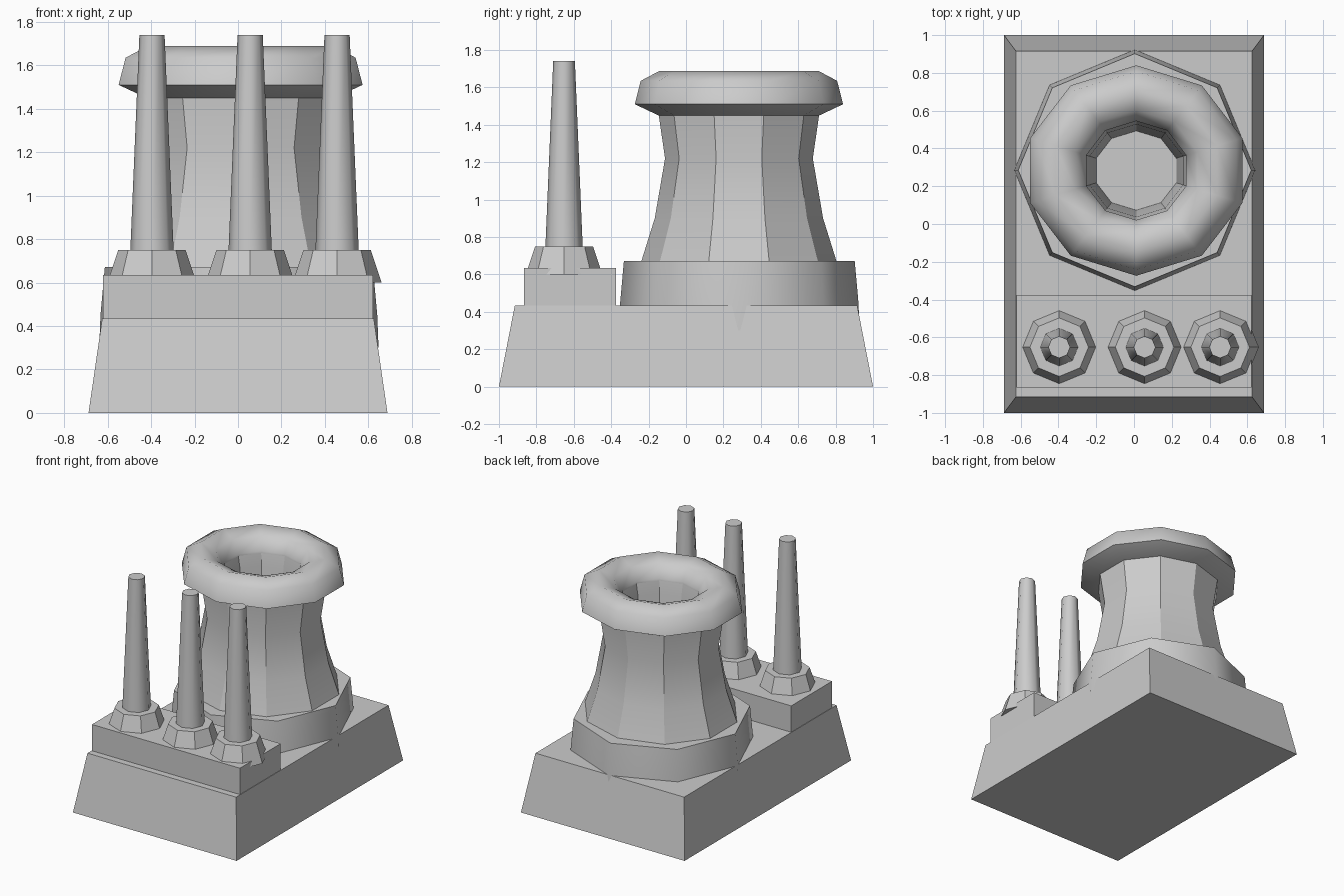
import bpy, bmesh, math

if "Cube" in bpy.data.objects:
    bpy.data.objects.remove(bpy.data.objects["Cube"])


def finish(name, bm, smooth=None):
    bmesh.ops.recalc_face_normals(bm, faces=bm.faces[:])
    me = bpy.data.meshes.new(name)
    bm.to_mesh(me)
    bm.free()
    ob = bpy.data.objects.new(name, me)
    bpy.context.collection.objects.link(ob)
    if smooth is not None:
        bpy.ops.object.select_all(action='DESELECT')
        ob.select_set(True)
        bpy.context.view_layer.objects.active = ob
        bpy.ops.object.shade_smooth_by_angle(angle=math.radians(smooth))
    return ob


def frustum(name, y, z, bottom, top):
    """Box with half sizes bottom (x, y) and top (x, y)."""
    bm = bmesh.new()
    bmesh.ops.create_cube(bm, size=2)
    for v in bm.verts:
        hx, hy = top if v.co.z > 0 else bottom
        v.co = (v.co.x * hx, y + v.co.y * hy, z[1] if v.co.z > 0 else z[0])
    return finish(name, bm)


def lathe(name, centre, profile, sides, sx=1.0, closed=False, smooth=None):
    """Revolve (radius, z) points; one corner of each ring lies on +y."""
    bm = bmesh.new()
    rings = []
    for r, z in profile:
        ring = []
        for i in range(sides):
            a = math.pi / 2 + 2 * math.pi * i / sides
            ring.append(bm.verts.new((centre[0] + sx * r * math.cos(a),
                                      centre[1] + r * math.sin(a), z)))
        rings.append(ring)
    pairs = list(zip(rings, rings[1:]))
    if closed:
        pairs.append((rings[-1], rings[0]))
    else:
        bm.faces.new(rings[0])
        bm.faces.new(rings[-1])
    for a, b in pairs:
        for i in range(sides):
            j = (i + 1) % sides
            bm.faces.new((a[i], a[j], b[j], b[i]))
    return finish(name, bm, smooth)


# Plinth and the raised block at the front
frustum("plinth", 0, (0, 0.435), (0.688, 1.0), (0.625, 0.915))
frustum("chimney_block", -0.62, (0.40, 0.635), (0.622, 0.245), (0.622, 0.245))

# Cooling tower: octagonal foot, waisted ten-sided body with deep well, rounded rim
lathe("tower_foot", (0.004, 0.285), [(0.643, 0.30), (0.637, 0.45), (0.617, 0.672)],
      8, smooth=50)
C = (0.012, 0.283)
lathe("tower_body", C,
      [(0.525, 0.66), (0.45, 0.90), (0.395, 1.22), (0.43, 1.46), (0.43, 1.56),
       (0.265, 1.56), (0.245, 1.46), (0.21, 0.95)], 10, sx=1.06, smooth=30)
lathe("tower_rim", C,
      [(0.43, 1.45), (0.557, 1.51), (0.525, 1.635), (0.425, 1.688),
       (0.32, 1.65), (0.262, 1.56), (0.262, 1.50), (0.32, 1.45)],
      10, sx=1.06, closed=True, smooth=75)

# Three chimneys with flared collars
for n, x in enumerate((-0.396, 0.056, 0.456), 1):
    lathe(f"chimney_collar_{n}", (x, -0.652), [(0.205, 0.60), (0.155, 0.75)], 8, smooth=30)
    lathe(f"chimney_pipe_{n}", (x, -0.652), [(0.10, 0.74), (0.058, 1.74)], 8, smooth=50)
